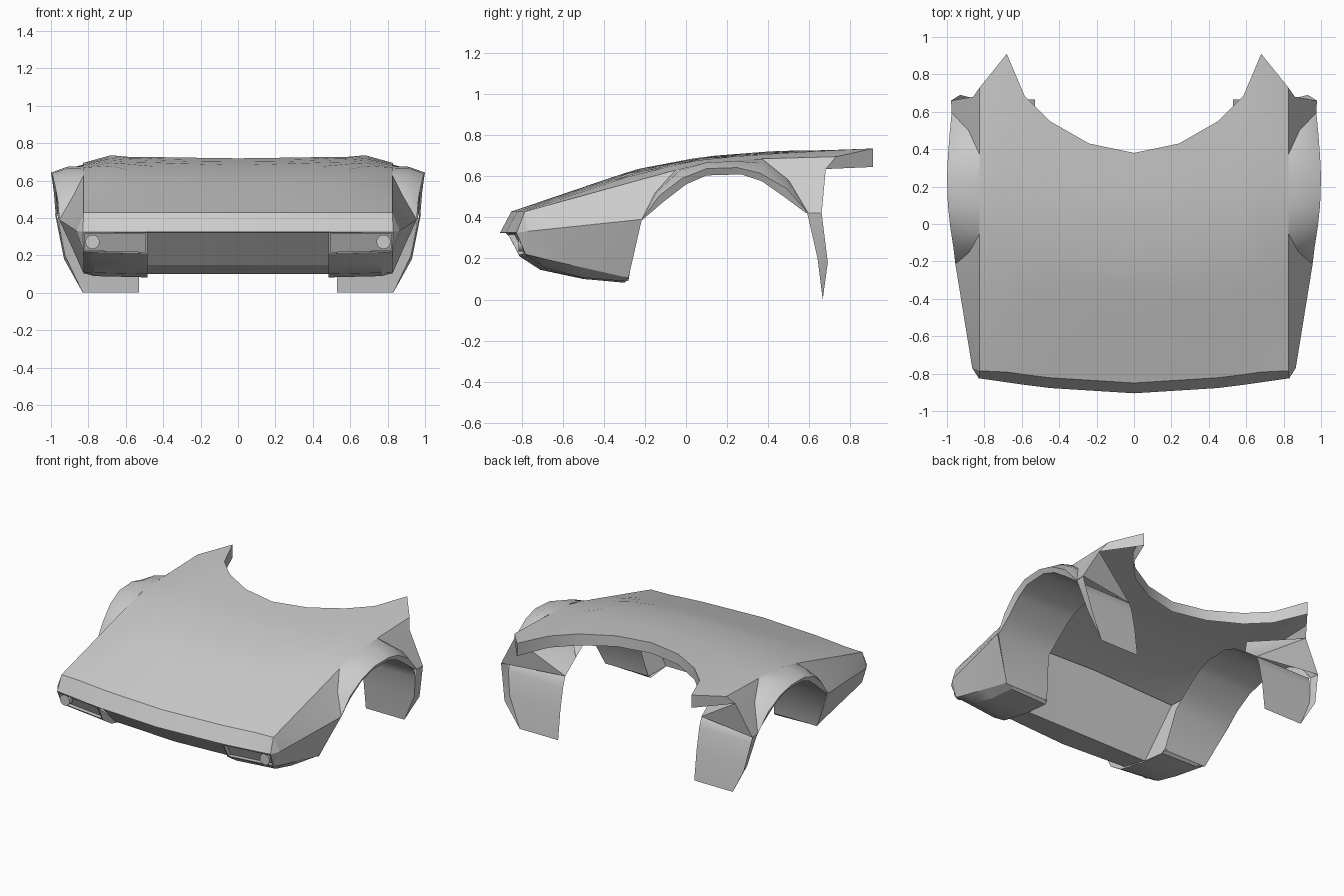
import bpy, bmesh
from math import radians, sin, cos, pi

if "Cube" in bpy.data.objects:
    bpy.data.objects.remove(bpy.data.objects["Cube"])


def finish(name, verts, faces, angle=25, mirror=True):
    me = bpy.data.meshes.new(name)
    me.from_pydata(verts, [], faces)
    bm = bmesh.new()
    bm.from_mesh(me)
    bmesh.ops.remove_doubles(bm, verts=bm.verts, dist=0.0005)
    bmesh.ops.recalc_face_normals(bm, faces=bm.faces)
    bm.to_mesh(me)
    bm.free()
    ob = bpy.data.objects.new(name, me)
    bpy.context.collection.objects.link(ob)
    if mirror:
        ob.modifiers.new("Mirror", 'MIRROR')
    bpy.ops.object.select_all(action='DESELECT')
    bpy.context.view_layer.objects.active = ob
    ob.select_set(True)
    bpy.ops.object.shade_smooth_by_angle(angle=radians(angle))
    return ob


def loft(name, rows, angle=25):
    """Skin rows of equal length, mirrored across x."""
    n = len(rows[0])
    verts = [p for r in rows for p in r]
    faces = [(i*n+j, i*n+j+1, (i+1)*n+j+1, (i+1)*n+j)
             for i in range(len(rows)-1) for j in range(n-1)]
    return finish(name, verts, faces, angle)


def interp(pts, t):
    for (a, va), (b, vb) in zip(pts, pts[1:]):
        if t <= b:
            break
    return va + (vb-va)*(t-a)/(b-a)


def hood_z(x, y):
    """Centre profile blended into the straighter fender crease profile."""
    zc = interp([(-.85, .428), (-.25, .632), (.08, .695), (.5, .728), (.91, .735)], y)
    ze = interp([(-.785, .428), (-.05, .63), (.1, .668), (.37, .685), (.73, .695)], y)
    w = 1 if x > .8 else .35*(x/.68)**3
    if y > .5 and x < .8:
        w *= max(0, (.91-y)/.41)
    return zc + (ze-zc)*w


def nose_y(x):
    return interp([(0, -.905), (.48, -.875), (.83, -.825)], x)


# hood panel from nose crease to the curved windscreen edge
back = [(0, .38), (.24, .43), (.45, .55), (.585, .685), (.68, .91), (.825, .73)]
cols = []
for x, yb in back:
    yf = -.785 if x > .8 else nose_y(x) + .055
    lift = hood_z(x, yf) - .428
    col = []
    for i in range(11):
        t = i/10
        y = yf+(yb-yf)*t
        col.append((x, y, hood_z(x, y) - lift*(1-t)**3))
    cols.append(col)
loft("hood", cols)

# skirt hanging from the windscreen edge
edge = [c[-1] for c in cols]
loft("windscreen_edge", [edge, [(x, y, .645 if x > .4 else z-.075) for x, y, z in edge[:-1]]
                         + [(.86, .68, .635)]])

# nose strip and its short underside
nx = [0, .24, .45, .585, .68, .83]
loft("nose", [[(.825 if x > .8 else x, -.785 if x > .8 else nose_y(x)+.055, .428) for x in nx],
              [(x, nose_y(x), .325) for x in nx],
              [(x, nose_y(x)+(.035 if x < .48 else .005), .322) for x in nx]])

# sloping grille and lower lip
gx = [0, .24, .485]
loft("grille", [[(x, nose_y(x)+.03, .322) for x in gx],
                [(x, nose_y(x)+.2, .148) for x in gx],
                [(x, -.47, .1) for x in gx]])

# bumper corner underneath each light, closed on the inner side
prof = [(-.78, .21), (-.68, .145), (-.5, .1), (-.3, .082), (-.28, .1)]
side_z = [.22, .195, .155, .11, .105]
loft("bumper_corner", [[(.485, y-.03 if y < -.6 else y, z) for y, z in prof],
                       [(.77, y, z+.007) for y, z in prof],
                       [(.825, y, z) for (y, _), z in zip(prof, side_z)]])
finish("bumper_inner_wall", [(.485, -.865, .322), (.485, -.81, .21), (.485, -.71, .145),
                             (.485, -.5, .1), (.485, -.67, .15)], [(0, 1, 2, 4), (2, 3, 4)])

# light housing: frame with a recessed plate, and a round lamp
quad = [(.485, -.868, .322), (.83, -.825, .322), (.825, -.78, .22), (.485, -.81, .21)]
me = bpy.data.meshes.new("light_housing")
bm = bmesh.new()
f = bm.faces.new([bm.verts.new(p) for p in quad])
bm.normal_update()
if f.normal.y > 0:
    f.normal_flip()
bmesh.ops.inset_region(bm, faces=[f], thickness=.012, use_boundary=True)
r = bmesh.ops.extrude_face_region(bm, geom=[f])
bmesh.ops.translate(bm, vec=(0, .03, 0), verts=[v for v in r['geom'] if isinstance(v, bmesh.types.BMVert)])
if f.is_valid:
    bmesh.ops.delete(bm, geom=[f], context='FACES_ONLY')
bm.to_mesh(me)
bm.free()
housing = bpy.data.objects.new("light_housing", me)
bpy.context.collection.objects.link(housing)
housing.modifiers.new("Mirror", 'MIRROR')
ring = [(.778+.038*cos(a*pi/8), -.815, .272+.038*sin(a*pi/8)) for a in range(16)]
rear = [(x, -.78, z) for x, y, z in ring]
finish("lamp", ring+rear, [tuple(range(16))] +
       [(i, (i+1) % 16, 16+(i+1) % 16, 16+i) for i in range(16)])

# crease curve of the fender and its outer arch edge
crease = [(.955, -.215, .39), (.88, -.15, .52)]
crease += [(.825, y, hood_z(.825, y)) for y in (-.05, .1, .24, .37)]
crease += [(.885, .5, .58), (.975, .595, .42)]
lip = [(.955, -.215, .39), (.965, -.13, .505), (.982, -.02, .59), (.995, .1, .637),
       (1, .25, .642), (.995, .36, .615), (.985, .49, .54), (.975, .595, .42)]
inner = [(.95, -.215, .385), (.95, -.11, .475), (.962, 0, .56), (.975, .1, .604),
         (.98, .27, .609), (.975, .37, .575), (.97, .47, .505), (.965, .585, .42)]
mid = [((a[0]+b[0])/2, (a[1]+b[1])/2, (a[2]+b[2])/2+.014*(0 < i < 7))
       for i, (a, b) in enumerate(zip(crease, lip))]
loft("fender_arch", [crease, mid, lip, inner], 40)

# front side of the fender: upper and lower facets
front = [(.825, -.785, .428), (.83, -.825, .325), (.865, -.77, .332), crease[0],
         crease[1], crease[2]]
front += [(.825, y, z) for (y, _), z in zip(prof, side_z)]
finish("fender_front", front, [(0, 1, 2), (0, 2, 3), (0, 3, 4), (0, 4, 5),
                               (1, 6, 2), (2, 6, 7), (2, 7, 8), (2, 8, 3), (3, 8, 9), (3, 9, 10)], 20)

# rear side of the fender: one slanted facet
rearf = [crease[5], crease[6], crease[7], (.978, .66, .42), (.86, .68, .635),
         (.825, .73, hood_z(.825, .73))]
finish("fender_rear", rearf, [(0, 1, 4), (1, 2, 3), (1, 3, 4), (0, 4, 5)], 20)

# wheel housing: tunnel sheet running inwards, with the leg behind the wheel
arch = [(.825, -.28, .1)] + inner + [(.955, .61, .35), (.925, .64, .2), (.83, .665, 0)]
loft("wheel_housing", [arch, [(.49 if y < -.25 else .53, y, z) for x, y, z in arch]], 60)
finish("housing_leg_side", [(.97, .59, .42), (.978, .66, .42), (.93, .69, .18),
                            (.83, .665, 0), (.925, .64, .2)], [(0, 1, 2, 4), (4, 2, 3)])
# sheet closing the top of the leg up to the fender
finish("housing_leg_top", [(.86, .68, .635), (.978, .66, .42), (.53, .585, .42),
                           (.53, .47, .505), (.56, .45, .6)], [(0, 1, 2), (0, 2, 3), (0, 3, 4)], 60)

# inner bulkhead behind the grille and its side walls
loft("bulkhead", [[(0, -.47, .1), (0, -.4, .56)], [(.485, -.47, .1), (.65, -.4, .54)],
                  [(.5, -.28, .09), (.7, -.2, .58)]])
